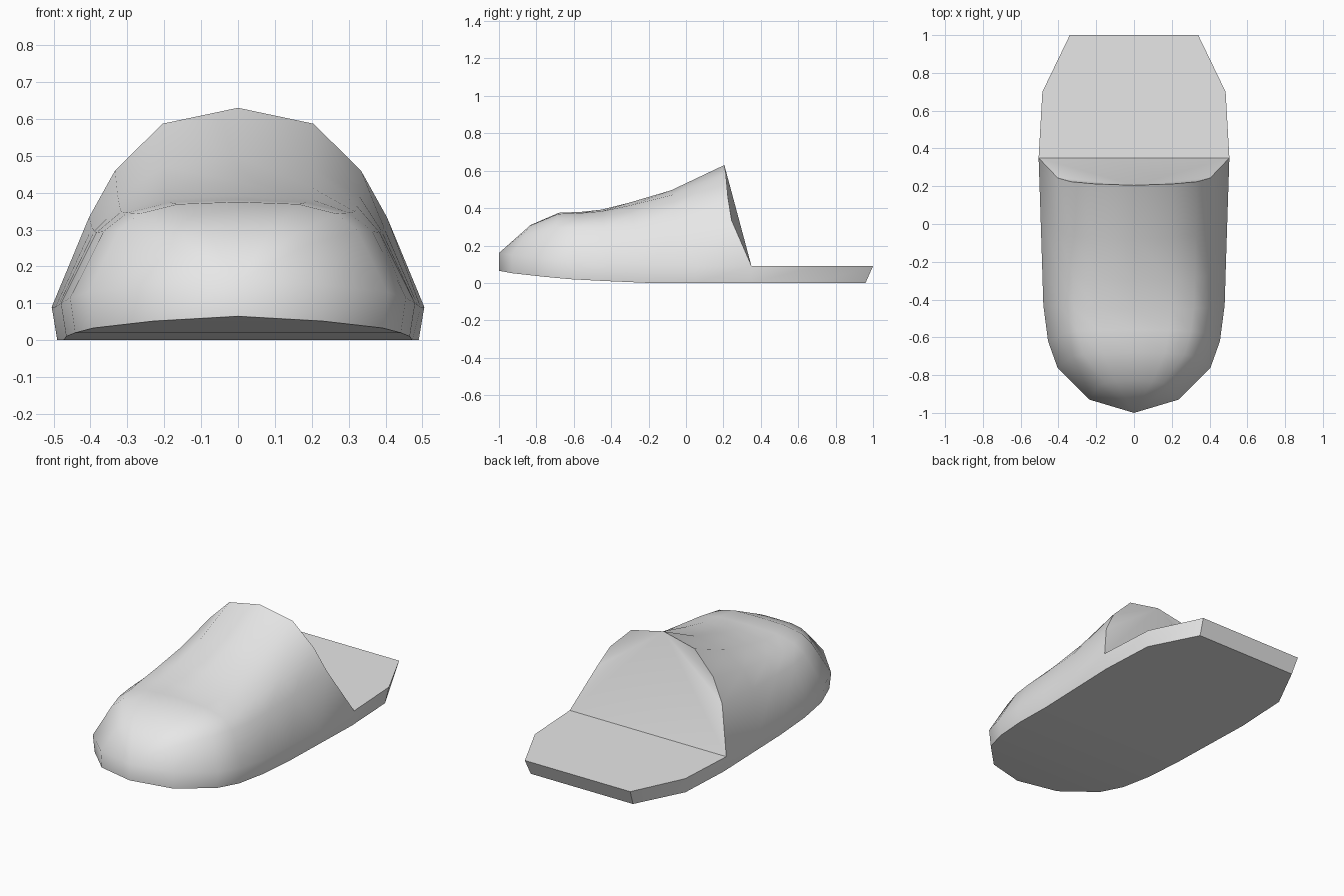
import bpy
import bmesh
import math

cube = bpy.data.objects.get("Cube")
if cube:
    bpy.data.objects.remove(cube, do_unlink=True)

# One pale grey material
grey = bpy.data.materials.new("pale grey")
grey.use_nodes = True
colour = (0.8, 0.8, 0.8, 1)
grey.diffuse_color = colour
grey.node_tree.nodes["Principled BSDF"].inputs["Base Color"].default_value = colour

# Cross-sections from toe to opening:
# half width, sole y, crown y, sole z, side z, crown z, fullness
SECTIONS = [
    (0, -1, -1, 0.065, 0.16, 0.16, 1),
    (0.235, -0.93, -0.83, 0.052, 0.15, 0.31, 1),
    (0.405, -0.76, -0.68, 0.033, 0.13, 0.375, 1),
    (0.455, -0.62, -0.56, 0.02, 0.115, 0.38, 1),
    (0.48, -0.43, -0.45, 0.01, 0.1, 0.392, 0.9),
    (0.487, -0.2, -0.3, 0, 0.095, 0.43, 0.65),
    (0.495, 0.05, -0.08, 0, 0.09, 0.495, 0.35),
    (0.505, 0.35, 0.205, 0, 0.09, 0.63, 0),
]
# Arch points: width share, height share (peaked, full), shift towards crown y
ARCH = [(1, 0, 0, 0), (0.8, 0.45, 0.68, 0.73), (0.66, 0.685, 0.87, 0.87),
        (0.405, 0.92, 0.975, 0.95), (0, 1, 1, 1)]


def half_ring(w, y, crown_y, base, side, crown, full):
    points = [(0.97 * w, y, base)]
    for across, low, high, shift in ARCH:
        up = low + (high - low) * full
        points.append((across * w, y + (crown_y - y) * shift,
                       side + (crown - side) * up))
    return points


bm = bmesh.new()
rings = []
for section in SECTIONS:
    half = half_ring(*section)
    full_ring = half + [(-x, y, z) for x, y, z in half[-2::-1]]
    rings.append([bm.verts.new(p) for p in full_ring])

# Upper skin
for a, b in zip(rings, rings[1:]):
    for i in range(len(a) - 1):
        bm.faces.new((a[i], a[i + 1], b[i + 1], b[i]))

# Slanted closing panel, fanned from the crown
rim = rings[-1]
mid = len(rim) // 2
bm.faces.new((rim[1], rim[mid], rim[-2]))
for i in list(range(1, mid - 1)) + list(range(mid + 1, len(rim) - 2)):
    bm.faces.new((rim[i], rim[i + 1], rim[mid]))

# Heel platform walls and top
heel = [(0.485, 0.7, 0.473, 0.68), (0.34, 1, 0.33, 0.96)]
heel += [(-x, y, -bx, by) for x, y, bx, by in reversed(heel)]
lower = [rim[0]] + [bm.verts.new((bx, by, 0)) for _, _, bx, by in heel] + [rim[-1]]
upper = [rim[1]] + [bm.verts.new((x, y, 0.09)) for x, y, _, _ in heel] + [rim[-2]]
for i in range(len(lower) - 1):
    bm.faces.new((lower[i], lower[i + 1], upper[i + 1], upper[i]))
bm.faces.new(upper)

# Underside
for a, b in zip(rings, rings[1:]):
    bm.faces.new((a[0], b[0], b[-1], a[-1]))
bm.faces.new(lower)

bmesh.ops.remove_doubles(bm, verts=bm.verts, dist=0.0005)
bmesh.ops.recalc_face_normals(bm, faces=bm.faces)
mesh = bpy.data.meshes.new("slipper")
bm.to_mesh(mesh)
bm.free()
mesh.materials.append(grey)
slipper = bpy.data.objects.new("slipper", mesh)
bpy.context.collection.objects.link(slipper)

# Smooth upper with crisp sole and opening edges
bpy.ops.object.select_all(action="DESELECT")
slipper.select_set(True)
bpy.context.view_layer.objects.active = slipper
bpy.ops.object.shade_smooth_by_angle(angle=math.radians(42))
